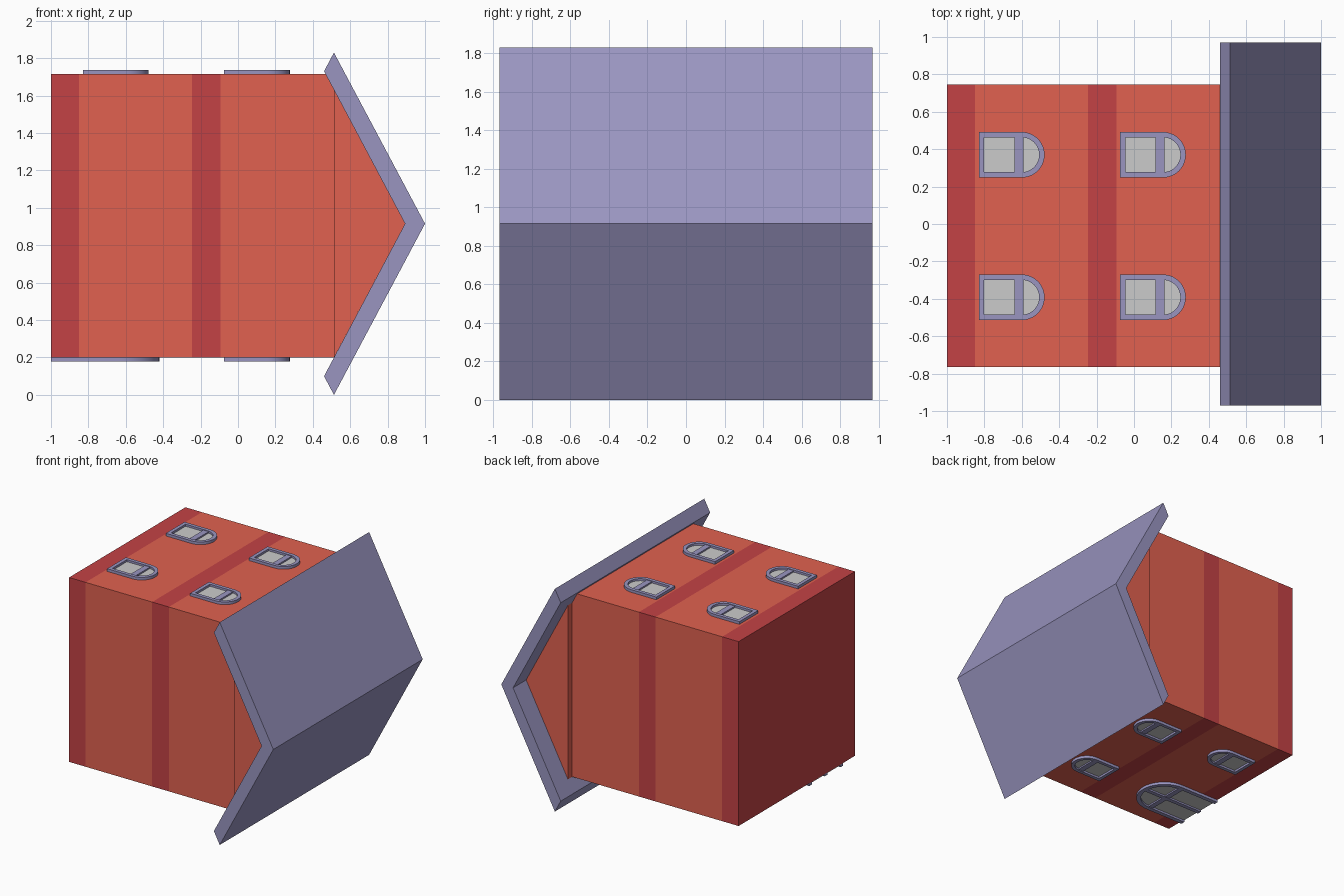
import bpy, bmesh, math

if "Cube" in bpy.data.objects:
    bpy.data.objects.remove(bpy.data.objects["Cube"])


def material(name, rgb):
    m = bpy.data.materials.new(name)
    m.diffuse_color = (*rgb, 1)
    m.use_nodes = True
    m.node_tree.nodes["Principled BSDF"].inputs["Base Color"].default_value = m.diffuse_color
    return m


WALL = material("wall_orange", (0.75, 0.12, 0.08))
BAND = material("band_red", (0.55, 0.055, 0.06))
TRIM = material("trim_lilac", (0.32, 0.30, 0.53))


def finish(name, bm, mats=(), smooth=False):
    bmesh.ops.recalc_face_normals(bm, faces=bm.faces)
    me = bpy.data.meshes.new(name)
    bm.to_mesh(me)
    bm.free()
    for m in mats:
        me.materials.append(m)
    ob = bpy.data.objects.new(name, me)
    bpy.context.collection.objects.link(ob)
    if smooth:
        bpy.ops.object.select_all(action='DESELECT')
        ob.select_set(True)
        bpy.context.view_layer.objects.active = ob
        bpy.ops.object.shade_smooth_by_angle(angle=math.radians(30))
    return ob


def prism(name, start, end, mats=(), smooth=False):
    """Solid between two matching outlines."""
    bm = bmesh.new()
    a = [bm.verts.new(p) for p in start]
    b = [bm.verts.new(p) for p in end]
    bm.faces.new(a)
    bm.faces.new(b)
    n = len(a)
    for i in range(n):
        j = (i + 1) % n
        bm.faces.new((a[i], a[j], b[j], b[i]))
    return finish(name, bm, mats, smooth)


def extrude_y(name, profile, y0, y1, mat):
    return prism(name, [(x, y0, z) for x, z in profile],
                 [(x, y1, z) for x, z in profile], [mat])


def box(name, x0, x1, y0, y1, z0, z1, mat):
    return extrude_y(name, [(x0, z0), (x1, z0), (x1, z1), (x0, z1)], y0, y1, mat)


# Walls: one box sliced along x, with two darker bands
Y0, Y1, Z0, Z1 = -0.765, 0.745, 0.20, 1.715
bm = bmesh.new()
rings = [[bm.verts.new((x, y, z)) for y, z in
          ((Y0, Z0), (Y1, Z0), (Y1, Z1), (Y0, Z1))]
         for x in (-1.0, -0.85, -0.245, -0.093, 0.513)]
for i in range(4):
    for k in range(4):
        f = bm.faces.new((rings[i][k], rings[i][(k + 1) % 4],
                          rings[i + 1][(k + 1) % 4], rings[i + 1][k]))
        f.material_index = 1 if i % 2 == 0 else 0
bm.faces.new(rings[0]).material_index = 1
bm.faces.new(rings[-1])
finish("walls", bm, [WALL, BAND])

# Gable and roof
extrude_y("gable", [(0.513, 0.20), (0.893, 0.915), (0.513, 1.632)], -0.785, 0.80, WALL)
extrude_y("roof", [(0.46, 1.73), (0.513, 1.83), (1.0, 0.915), (0.513, 0.0),
                   (0.46, 0.10), (0.893, 0.915)], -0.97, 0.97, TRIM)


def arch(x0, xc, yc, r, n=20):
    """Outline with a flat foot at x0 and a round head centred at xc."""
    head = [(xc + r * math.sin(math.pi * i / n), yc - r * math.cos(math.pi * i / n))
            for i in range(n + 1)]
    return [(x0, yc - r)] + head + [(x0, yc + r)]


def frame(name, outer, inner, z0, z1, closed):
    bm = bmesh.new()
    o0, o1, i0, i1 = ([bm.verts.new((x, y, z)) for x, y in pts] for pts, z in
                      ((outer, z0), (outer, z1), (inner, z0), (inner, z1)))
    n = len(outer)
    for i in range(n if closed else n - 1):
        j = (i + 1) % n
        for p, q in ((o0, o1), (o1, i1), (i1, i0), (i0, o0)):
            bm.faces.new((p[i], p[j], q[j], q[i]))
    if not closed:
        for i in (0, n - 1):
            bm.faces.new((o0[i], o1[i], i1[i], i0[i]))
    finish(name, bm, [TRIM], True)


def opening(name, x0, xc, yc, r, t, side, door=False):
    """Arched window or door on the top (side 1) or bottom (side -1) wall."""
    z = Z1 if side > 0 else Z0
    inner = arch(x0 if door else x0 + t, xc, yc, r - t)
    frame(name + "_frame", arch(x0, xc, yc, r), inner, z, z + side * 0.022, not door)
    prism(name + "_pane", [(x, y, z) for x, y in inner],
          [(x, y, z + side * 0.005) for x, y in inner])
    bar = 0.022 if door else 0.024
    box(name + "_crossbar", xc - 0.015 - bar, xc - 0.015 + bar, yc - r + t, yc + r - t,
        z, z + side * 0.017, TRIM)
    if door:
        box(name + "_centre_bar", x0, xc + r - t, yc - t / 2, yc + t / 2,
            z, z + side * 0.019, TRIM)


# Windows on both sides, with a door replacing one of them
for side, label in ((1, "top"), (-1, "bottom")):
    for x0 in (-0.83, -0.075):
        for yc in (0.37, -0.392):
            if side < 0 and x0 < -0.5 and yc < 0:
                opening("door", -1.0, -0.64, yc, 0.22, 0.035, side, True)
            else:
                opening(f"{label}_window", x0, x0 + 0.23, yc, 0.122, 0.029, side)
